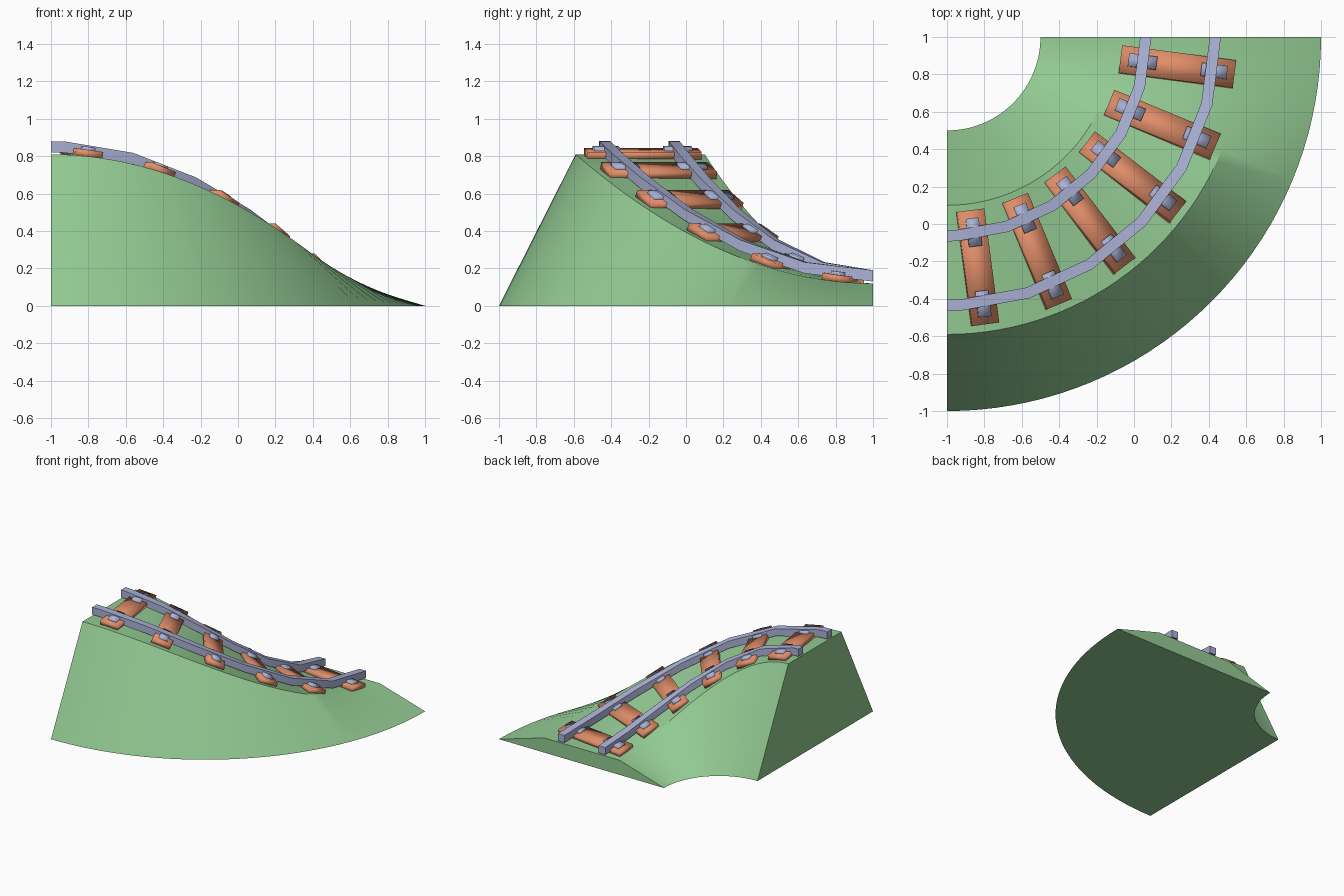
import bpy, bmesh, math
from mathutils import Vector

if "Cube" in bpy.data.objects:
    bpy.data.objects.remove(bpy.data.objects["Cube"])

CX, CY = -1.0, 1.0          # centre of the curve


def material(name, rgb):
    m = bpy.data.materials.new(name)
    m.diffuse_color = (*rgb, 1)
    m.use_nodes = True
    m.node_tree.nodes["Principled BSDF"].inputs["Base Color"].default_value = m.diffuse_color
    return m


GREEN = material("grass green", (0.29, 0.59, 0.29))
ORANGE = material("timber orange", (0.75, 0.27, 0.14))
STEEL = material("steel blue", (0.40, 0.44, 0.66))


def height(deg):
    """Height of the track bed: an eased drop along the quarter turn."""
    return 0.12 + 0.69 * (1 + math.cos(math.radians(2 * deg))) / 2


def point(r, deg, z):
    a = math.radians(deg)
    return Vector((CX + r * math.sin(a), CY - r * math.cos(a), z))


def make(name, verts, faces, mat):
    me = bpy.data.meshes.new(name)
    me.from_pydata(verts, [], faces)
    me.materials.append(mat)
    bm = bmesh.new()
    bm.from_mesh(me)
    bmesh.ops.recalc_face_normals(bm, faces=bm.faces)
    bm.to_mesh(me)
    bm.free()
    ob = bpy.data.objects.new(name, me)
    bpy.context.collection.objects.link(ob)
    return ob


def sweep(name, angles, section, mat):
    """Sweep a four-point (radius, z) section round the curve."""
    verts, faces = [], []
    for d in angles:
        verts += [point(r, d, z) for r, z in section(d)]
    for i in range(len(angles) - 1):
        for j in range(4):
            k = (j + 1) % 4
            faces.append((4 * i + j, 4 * i + k, 4 * i + 4 + k, 4 * i + 4 + j))
    n = len(verts)
    faces += [(0, 1, 2, 3), (n - 4, n - 3, n - 2, n - 1)]
    return make(name, verts, faces, mat)


def smooth(ob, angle):
    ob.data.shade_smooth()
    if angle:
        ob.data.set_sharp_from_angle(angle=math.radians(angle))


def block(name, deg, r0, r1, width, z0, z1, mat):
    """Block lying across the track, tilted to the local slope."""
    a = math.radians(deg)
    slope = -0.69 * math.sin(2 * a) / 1.25
    along = Vector((math.cos(a), math.sin(a), slope)).normalized()
    radial = Vector((math.sin(a), -math.cos(a), 0))
    up = radial.cross(along)
    if up.z < 0:
        up = -up
    base = Vector((CX, CY, height(deg)))
    verts = [base + radial * r + along * s * width / 2 + up * z
             for z in (z0, z1) for r, s in ((r0, -1), (r1, -1), (r1, 1), (r0, 1))]
    faces = [(0, 1, 2, 3), (4, 5, 6, 7), (0, 1, 5, 4),
             (1, 2, 6, 5), (2, 3, 7, 6), (3, 0, 4, 7)]
    ob = make(name, verts, faces, mat)
    smooth(ob, 0)
    return ob


# Curved embankment
hill = sweep("embankment", [90 * i / 36 for i in range(37)],
             lambda d: ((0.5, 0), (0.9, height(d)), (1.59, height(d)), (2.0, 0)), GREEN)
smooth(hill, 30)

# Two faceted rails
rail_angles = [0] + [3 + 14.5 * i for i in range(7)]
for name, r in (("inner_rail", 1.063), ("outer_rail", 1.435)):
    rail = sweep(name, rail_angles,
                 lambda d: ((r - 0.03, height(d) + 0.01), (r - 0.03, height(d) + 0.07),
                            (r + 0.03, height(d) + 0.07), (r + 0.03, height(d) + 0.01)), STEEL)
    smooth(rail, 30)

# Sleepers with a rail clip near each end
for i in range(6):
    d = 7.5 + 15 * i
    block(f"sleeper_{i + 1}", d, 0.935, 1.55, 0.148, -0.005, 0.035, ORANGE)
    block(f"inner_clip_{i + 1}", d, 0.978, 1.13, 0.07, 0.02, 0.052, STEEL)
    block(f"outer_clip_{i + 1}", d, 1.37, 1.51, 0.07, 0.02, 0.052, STEEL)
